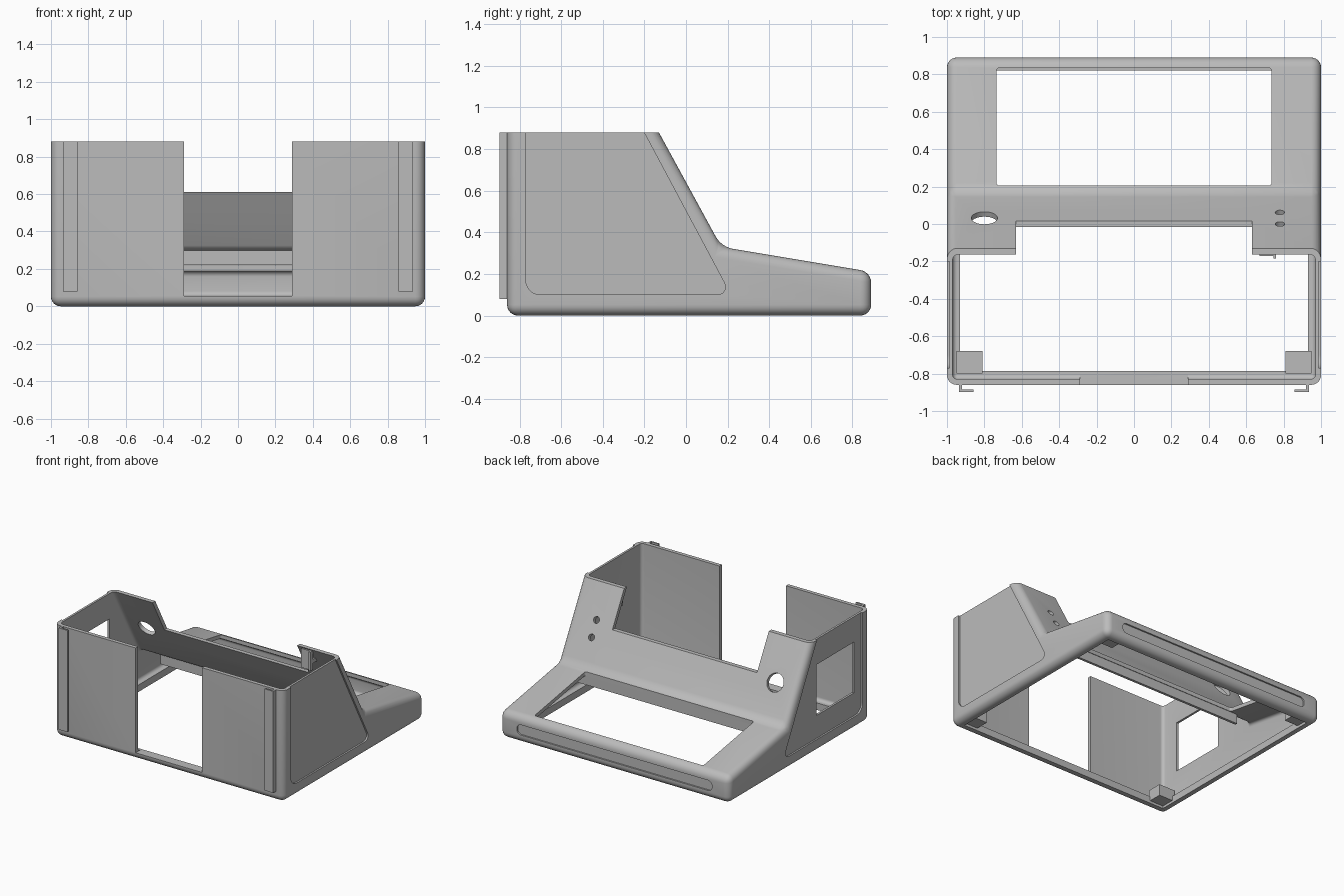
import bpy, bmesh
from mathutils import Vector, Matrix

cube = bpy.data.objects.get("Cube")
if cube:
    bpy.data.objects.remove(cube, do_unlink=True)

grey = bpy.data.materials.new("plain grey plastic")
grey.use_nodes = True
grey.diffuse_color = (0.5, 0.5, 0.5, 1)
grey.node_tree.nodes["Principled BSDF"].inputs["Base Color"].default_value = (0.5, 0.5, 0.5, 1)


def finish(name, bm):
    bmesh.ops.recalc_face_normals(bm, faces=bm.faces[:])
    mesh = bpy.data.meshes.new(name)
    bm.to_mesh(mesh)
    bm.free()
    mesh.materials.append(grey)
    ob = bpy.data.objects.new(name, mesh)
    bpy.context.scene.collection.objects.link(ob)
    return ob


def prism(name, axis, outline, lo, hi, radius=0, every_edge=False):
    """Extrude a 2D outline along an axis, rounding its corners or every edge."""
    place = {"X": lambda u, v, w: (w, u, v),
             "Y": lambda u, v, w: (u, w, v),
             "Z": lambda u, v, w: (u, v, w)}[axis]
    bm = bmesh.new()
    face = bm.faces.new([bm.verts.new(place(u, v, lo)) for u, v in outline])
    new = bmesh.ops.extrude_face_region(bm, geom=[face])["geom"]
    bmesh.ops.translate(bm, vec=place(0, 0, hi - lo),
                        verts=[g for g in new if isinstance(g, bmesh.types.BMVert)])
    if radius:
        k = "XYZ".index(axis)
        edges = [e for e in bm.edges
                 if every_edge or abs(e.verts[0].co[k] - e.verts[1].co[k]) > 1e-4]
        bmesh.ops.bevel(bm, geom=edges, offset=radius, segments=6, profile=0.5,
                        affect="EDGES", clamp_overlap=True)
    return finish(name, bm)


def rect(a, b, c, d):
    return [(a, c), (b, c), (b, d), (a, d)]


def box(name, x0, x1, y0, y1, z0, z1):
    return prism(name, "Z", rect(x0, x1, y0, y1), z0, z1)


def inset(points, t):
    """Offset a counter-clockwise outline inwards by t."""
    pts = [Vector(p) for p in points]
    out = []
    for i, p in enumerate(pts):
        d0 = (p - pts[i - 1]).normalized()
        d1 = (pts[(i + 1) % len(pts)] - p).normalized()
        n0, n1 = Vector((-d0.y, d0.x)), Vector((-d1.y, d1.x))
        out.append(p + (n0 + n1) * t / (1 + n0.dot(n1)))
    return out


def cut(ob, tool):
    tool.hide_render = True
    mod = ob.modifiers.new("cut", "BOOLEAN")
    mod.operation, mod.solver, mod.object = "DIFFERENCE", "EXACT", tool
    bpy.context.view_layer.objects.active = ob
    bpy.ops.object.modifier_apply(modifier=mod.name)
    bpy.data.objects.remove(tool, do_unlink=True)


# Side outline, carried above the rim so that the rim is cut square
foot, top = Vector((0.17, 0.33)), Vector((-0.13, 0.88))
peak = top + (top - foot) * 0.6
outline = [(-0.86, 0), (0.89, 0), (0.89, 0.21), tuple(foot), tuple(peak), (-0.86, peak.y)]
housing = prism("housing", "X", outline, -1, 1, 0.052, True)

# Hollow inside, open top and open bottom with a rim flange
inner = [(y, max(z, 0.055)) for y, z in inset(outline, 0.03)]
cut(housing, prism("hollow", "X", inner, -0.97, 0.97, 0.026, True))
cut(housing, box("top_trim", -2, 2, -2, 2, 0.88, 2))
cut(housing, box("bottom_opening", -0.93, 0.93, -0.785, 0.82, -0.1, 0.1))

# Front gap, sloping panel notch, deck opening and side window
cut(housing, box("front_gap", -0.29, 0.29, -1, -0.7, 0.055, 1.3))
cut(housing, box("panel_notch", -0.63, 0.63, -0.5, 0.4, 0.61, 1.3))
cut(housing, prism("deck_opening", "Z", rect(-0.735, 0.735, 0.205, 0.835), 0.15, 0.5, 0.015))
cut(housing, box("side_window", -1.1, -0.9, -0.68, -0.215, 0.28, 0.68))

# Shallow recesses on both sides and along the back
recess = [(-0.77, 0.1), (0.215, 0.1), (-0.255, 0.98), (-0.77, 0.98)]
for s in (-1, 1):
    lo, hi = sorted((s * 0.987, s * 1.1))
    cut(housing, prism("side_recess", "X", recess, lo, hi, 0.07))
cut(housing, prism("back_recess", "Y", rect(-0.85, 0.85, 0.065, 0.145), 0.878, 1, 0.035))

# Round holes square to the sloping panel
slope = foot - top
normal = Vector((0, -slope.y, slope.x))
for x, y, r in ((-0.8, 0.032, 0.07), (0.78, 0.062, 0.025), (0.78, 0.0, 0.025)):
    z = foot.y + (y - foot.x) * slope.y / slope.x
    bm = bmesh.new()
    bmesh.ops.create_cone(bm, cap_ends=True, segments=32, radius1=r, radius2=r, depth=0.16,
                          matrix=Matrix.Translation((x, y, z))
                          @ normal.to_track_quat("Z", "Y").to_matrix().to_4x4())
    cut(housing, finish("round_hole", bm))

parts = [housing]

# Rib hanging under the front edge of the deck opening
parts.append(box("deck_rib", -0.8, 0.8, 0.18, 0.2, 0.22, 0.315))

# Mirrored front rails and corner mounting blocks
hook = [(0.92, -0.85), (0.92, -0.885), (0.858, -0.885), (0.858, -0.897),
        (0.935, -0.897), (0.935, -0.85)]
for s, side in ((1, "left"), (-1, "right")):
    parts.append(prism(side + "_front_rail", "Z", [(s * x, y) for x, y in hook], 0.08, 0.88))
    x0, x1 = sorted((s * 0.81, s * 0.95))
    parts.append(box(side + "_front_block", x0, x1, -0.8, -0.68, 0.02, 0.11))
    parts.append(box(side + "_back_block", x0, x1, 0.72, 0.84, 0.02, 0.11))

# Small clip behind the left side of the sloping panel
clip = [(0.67, -0.17), (0.67, -0.155), (0.76, -0.155), (0.76, -0.185),
        (0.745, -0.185), (0.745, -0.17)]
parts.append(prism("panel_clip", "Z", clip, 0.72, 0.87))
parts.append(box("panel_clip_stem", 0.67, 0.76, -0.165, -0.09, 0.77, 0.8))

bpy.ops.object.select_all(action="DESELECT")
for ob in parts:
    ob.select_set(True)
bpy.context.view_layer.objects.active = housing
bpy.ops.object.shade_smooth_by_angle(angle=0.6)
